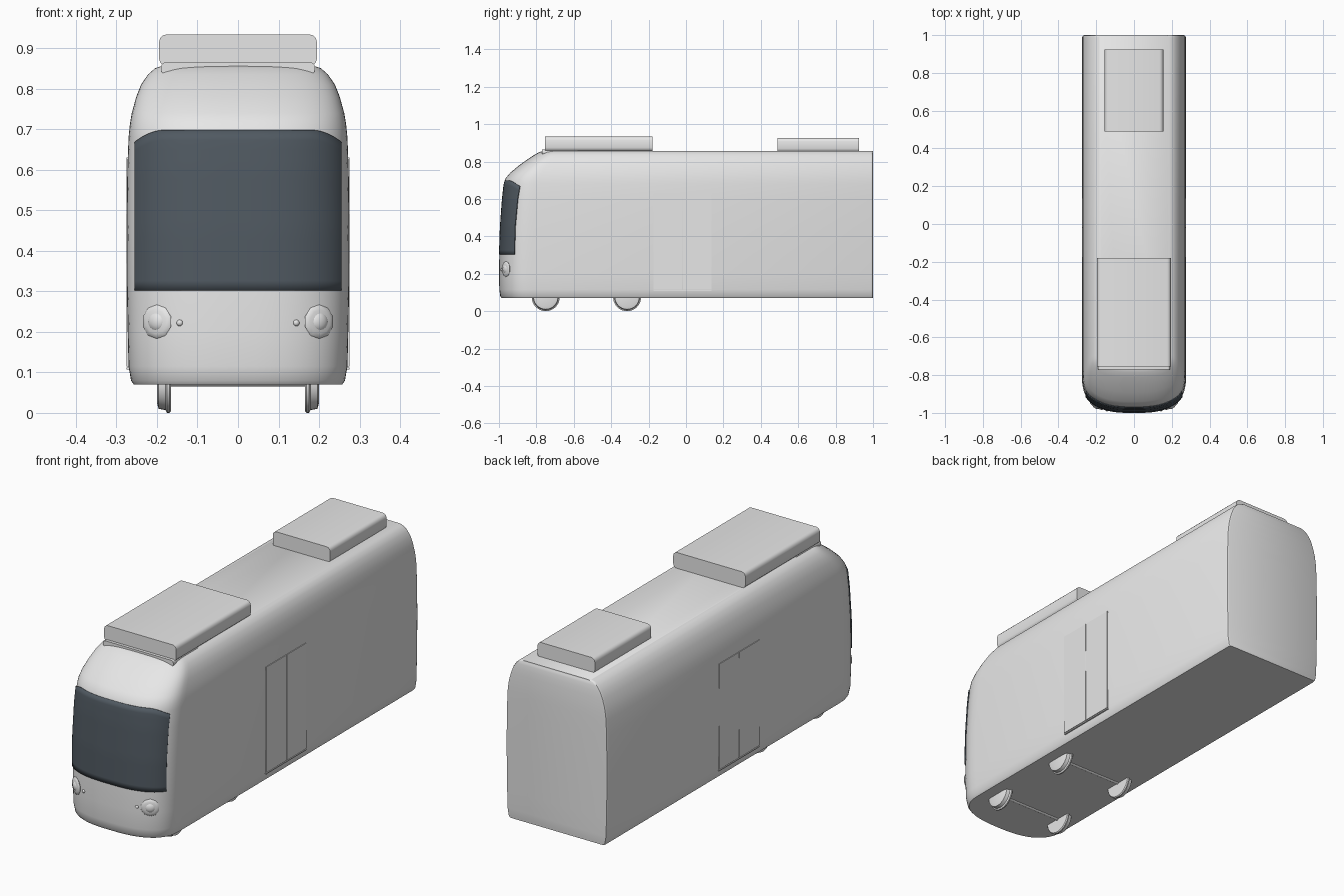
import bpy, bmesh, math

cube = bpy.data.objects.get("Cube")
if cube:
    bpy.data.objects.remove(cube, do_unlink=True)


def make_material(name, rgb):
    m = bpy.data.materials.new(name)
    m.use_nodes = True
    m.diffuse_color = (*rgb, 1)
    m.node_tree.nodes["Principled BSDF"].inputs["Base Color"].default_value = (*rgb, 1)
    return m


grey = make_material("light grey", (0.8, 0.8, 0.8))
glass = make_material("dark glass", (0.08, 0.10, 0.12))


def finish(name, bm, mat, smooth=35):
    bmesh.ops.recalc_face_normals(bm, faces=bm.faces[:])
    me = bpy.data.meshes.new(name)
    bm.to_mesh(me)
    bm.free()
    me.materials.append(mat)
    ob = bpy.data.objects.new(name, me)
    bpy.context.collection.objects.link(ob)
    bpy.ops.object.select_all(action='DESELECT')
    ob.select_set(True)
    bpy.context.view_layer.objects.active = ob
    if smooth:
        bpy.ops.object.shade_smooth_by_angle(angle=math.radians(smooth))
    return ob


# Body profile by height: z, half width, front y, depth of the rounded front
PROFILE = [
    (0.07, 0.257, -0.985, 0.17), (0.08, 0.264, -0.993, 0.18),
    (0.115, 0.270, -0.998, 0.18), (0.20, 0.272, -1.0, 0.18),
    (0.30, 0.274, -0.998, 0.18), (0.45, 0.275, -0.993, 0.18),
    (0.60, 0.273, -0.982, 0.18), (0.68, 0.270, -0.973, 0.18),
    (0.71, 0.267, -0.965, 0.18), (0.74, 0.262, -0.940, 0.17),
    (0.78, 0.251, -0.892, 0.15), (0.81, 0.239, -0.850, 0.13),
    (0.835, 0.222, -0.812, 0.11), (0.85, 0.205, -0.785, 0.09),
    (0.857, 0.185, -0.765, 0.07),
]
POWER = 2.6


def section(z):
    for a, b in zip(PROFILE, PROFILE[1:]):
        if z <= b[0]:
            t = (z - a[0]) / (b[0] - a[0])
            return [p + (q - p) * t for p, q in zip(a[1:], b[1:])]
    return PROFILE[-1][1:]


def front_y(x, z):
    w, f, d = section(z)
    return f + d * (1 - max(0, 1 - (abs(x) / w) ** POWER) ** (1 / POWER))


# Body shell, built from stacked outlines
bm = bmesh.new()
rings = []
STEPS = 32
for z, w, f, d in PROFILE:
    pts = []
    for i in range(STEPS + 1):
        a = math.pi * (i / STEPS - 0.5)
        s, c = math.sin(a), max(0, math.cos(a))
        x = math.copysign(w * abs(s) ** (2 / POWER), s)
        pts.append((x, f + d * (1 - c ** (2 / POWER))))
    pts += [(w, 0.988), (w - 0.004, 0.997), (w - 0.012, 1.0)]
    pts += [(0.012 - w, 1.0), (0.004 - w, 0.997), (-w, 0.988)]
    rings.append([bm.verts.new((x, y, z)) for x, y in pts])
for lo, hi in zip(rings, rings[1:]):
    n = len(lo)
    for i in range(n):
        j = (i + 1) % n
        bm.faces.new((lo[i], lo[j], hi[j], hi[i]))
bm.faces.new(rings[0])
bm.faces.new(rings[-1])
finish("body", bm, grey)

# Windscreen, a thin plate wrapped round the front
bm = bmesh.new()
COLS, ROWS = 40, 16
grid = []
for i in range(COLS + 1):
    x = 0.253 * math.sin(math.pi * (i / COLS - 0.5))
    corner = max(0, (abs(x) - 0.18) / 0.073)
    top, low = 0.698 - 0.03 * corner ** 2, 0.302
    col = []
    for j in range(ROWS + 1):
        z = low + (top - low) * j / ROWS
        push = 0.002 + 0.003 * abs(x) / 0.253
        col.append(bm.verts.new((x + math.copysign(push * corner / 2, x), front_y(x, z) - push, z)))
    grid.append(col)
for a, b in zip(grid, grid[1:]):
    for j in range(ROWS):
        bm.faces.new((a[j], b[j], b[j + 1], a[j + 1]))
screen = finish("windscreen", bm, glass)
mod = screen.modifiers.new("thickness", 'SOLIDIFY')
mod.thickness = 0.006
mod.offset = -1


def box(name, x0, x1, y0, y1, z0, z1, bevel=0, segments=3):
    bm = bmesh.new()
    bmesh.ops.create_cube(bm, size=1)
    for v in bm.verts:
        v.co = ((x0 + x1) / 2 + v.co.x * (x1 - x0), (y0 + y1) / 2 + v.co.y * (y1 - y0),
                (z0 + z1) / 2 + v.co.z * (z1 - z0))
    if bevel:
        long_edges = [e for e in bm.edges if abs(e.verts[0].co.y - e.verts[1].co.y) > 1e-4]
        bmesh.ops.bevel(bm, geom=long_edges, offset=bevel, segments=segments,
                        profile=0.5, affect='EDGES')
    return finish(name, bm, grey, 40 if bevel else 0)


# Roof equipment and the low fairing below the front unit
box("front_roof_unit", -0.195, 0.195, -0.755, -0.18, 0.855, 0.934, 0.02)
box("rear_roof_unit", -0.155, 0.155, 0.49, 0.925, 0.85, 0.927, 0.02)
box("roof_fairing", -0.19, 0.19, -0.77, -0.58, 0.835, 0.865, 0.012)


def disc(name, radii, xs, y, z, sides=32):
    """Turned part along x from matching radii and x positions."""
    bm = bmesh.new()
    loops = []
    for r, x in zip(radii, xs):
        angles = [2 * math.pi * k / sides for k in range(sides)]
        loops.append([bm.verts.new((x, y + r * math.cos(a), z + r * math.sin(a))) for a in angles])
    for a, b in zip(loops, loops[1:]):
        for k in range(sides):
            m = (k + 1) % sides
            bm.faces.new((a[k], a[m], b[m], b[k]))
    bm.faces.new(loops[0])
    bm.faces.new(loops[-1])
    return finish(name, bm, grey)


def dome(name, x, z, radius, depth, segments):
    bm = bmesh.new()
    bmesh.ops.create_uvsphere(bm, u_segments=segments, v_segments=8, radius=radius)
    for v in bm.verts:
        v.co.z *= depth / radius
    ob = finish(name, bm, grey)
    slope = (front_y(x + 0.02, z) - front_y(x - 0.02, z)) / 0.04
    ob.rotation_euler = (math.pi / 2, 0, math.atan(slope))
    ob.location = (x, front_y(x, z), z)


for side, s in (("left", 1), ("right", -1)):
    # Lamps
    dome(side + "_headlight_rim", s * 0.2, 0.225, 0.042, 0.009, 10)
    dome(side + "_headlight_lens", s * 0.2, 0.225, 0.025, 0.014, 16)
    dome(side + "_marker_lamp", s * 0.144, 0.222, 0.008, 0.006, 12)
    # Double door and its sill
    edges = sorted((s * 0.262, s * 0.2755))
    box(side + "_front_door", *edges, -0.175, -0.021, 0.115, 0.63)
    box(side + "_rear_door", *edges, -0.017, 0.135, 0.115, 0.63)
    box(side + "_door_sill", *edges, -0.175, 0.135, 0.107, 0.112)
    # Wheels with an inner flange
    for end, y in (("front", -0.75), ("rear", -0.315)):
        disc(f"{side}_{end}_wheel", (0.071, 0.075, 0.075, 0.068, 0.065, 0.05),
             [s * x for x in (0.165, 0.169, 0.175, 0.179, 0.196, 0.2)], y, 0.075)

for end, y in (("front", -0.75), ("rear", -0.315)):
    disc(end + "_axle", (0.01, 0.01), (-0.17, 0.17), y, 0.075, 12)
